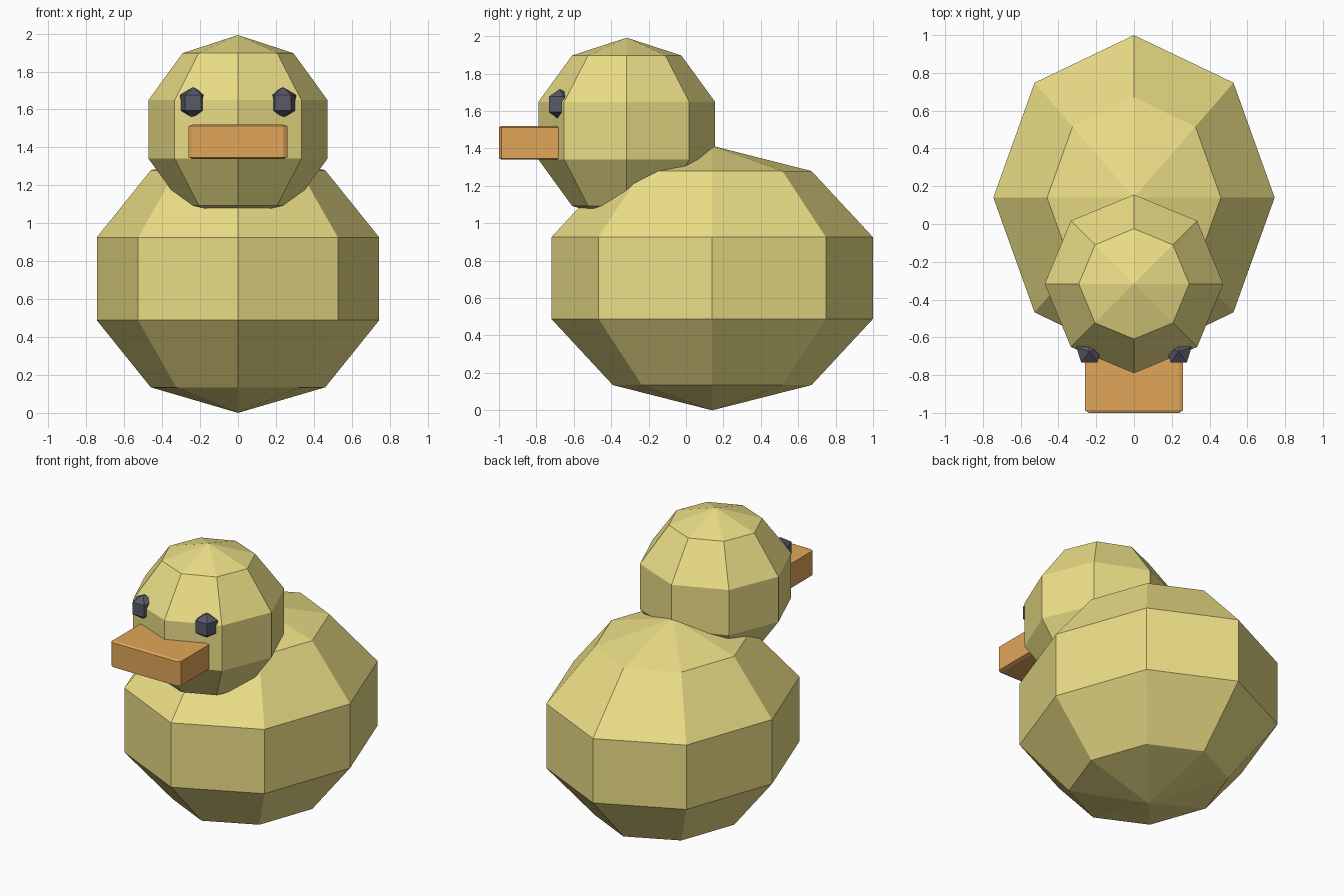
import bpy, bmesh
from mathutils import Matrix, Vector

if "Cube" in bpy.data.objects:
    bpy.data.objects.remove(bpy.data.objects["Cube"])


def material(name, rgb):
    m = bpy.data.materials.new(name)
    m.diffuse_color = (*rgb, 1)
    m.use_nodes = True
    m.node_tree.nodes["Principled BSDF"].inputs["Base Color"].default_value = m.diffuse_color
    return m


def finish(name, bm, size, centre, mat):
    # scale to size, move into place and link as a flat-shaded object
    bmesh.ops.scale(bm, vec=Vector(size), verts=bm.verts)
    bmesh.ops.translate(bm, vec=Vector(centre), verts=bm.verts)
    bmesh.ops.recalc_face_normals(bm, faces=bm.faces)
    mesh = bpy.data.meshes.new(name)
    bm.to_mesh(mesh)
    bm.free()
    mesh.materials.append(mat)
    obj = bpy.data.objects.new(name, mesh)
    bpy.context.collection.objects.link(obj)
    return obj


def ball(name, segments, rings, radii, centre, mat):
    bm = bmesh.new()
    bmesh.ops.create_uvsphere(bm, u_segments=segments, v_segments=rings, radius=1)
    # odd-sided balls show a flat face to the front (-y)
    ys = [v.co.y for v in bm.verts]
    if max(ys) + min(ys) < -0.01:
        bmesh.ops.rotate(bm, verts=bm.verts, matrix=Matrix.Rotation(3.14159265, 3, 'Z'))
    return finish(name, bm, radii, centre, mat)


yellow = material("yellow", (0.83, 0.73, 0.24))
orange = material("orange", (0.75, 0.38, 0.10))
dark = material("dark", (0.10, 0.10, 0.14))

# Body and head
ball("body", 8, 5, (0.783, 0.904, 0.707), (0, 0.14, 0.707), yellow)
ball("head", 8, 5, (0.497, 0.497, 0.497), (0, -0.317, 1.495), yellow)

# Eyes
for side, label in ((-1, "left"), (1, "right")):
    ball("eye_" + label, 5, 3, (0.083,) * 3, (side * 0.237, -0.675, 1.635), dark)

# Beak: slightly bevelled box
bm = bmesh.new()
bmesh.ops.create_cube(bm, size=1)
bmesh.ops.bevel(bm, geom=bm.edges[:], offset=0.04, segments=1, affect='EDGES')
finish("beak", bm, (0.52, 0.36, 0.18), (0, -0.82, 1.43), orange)
